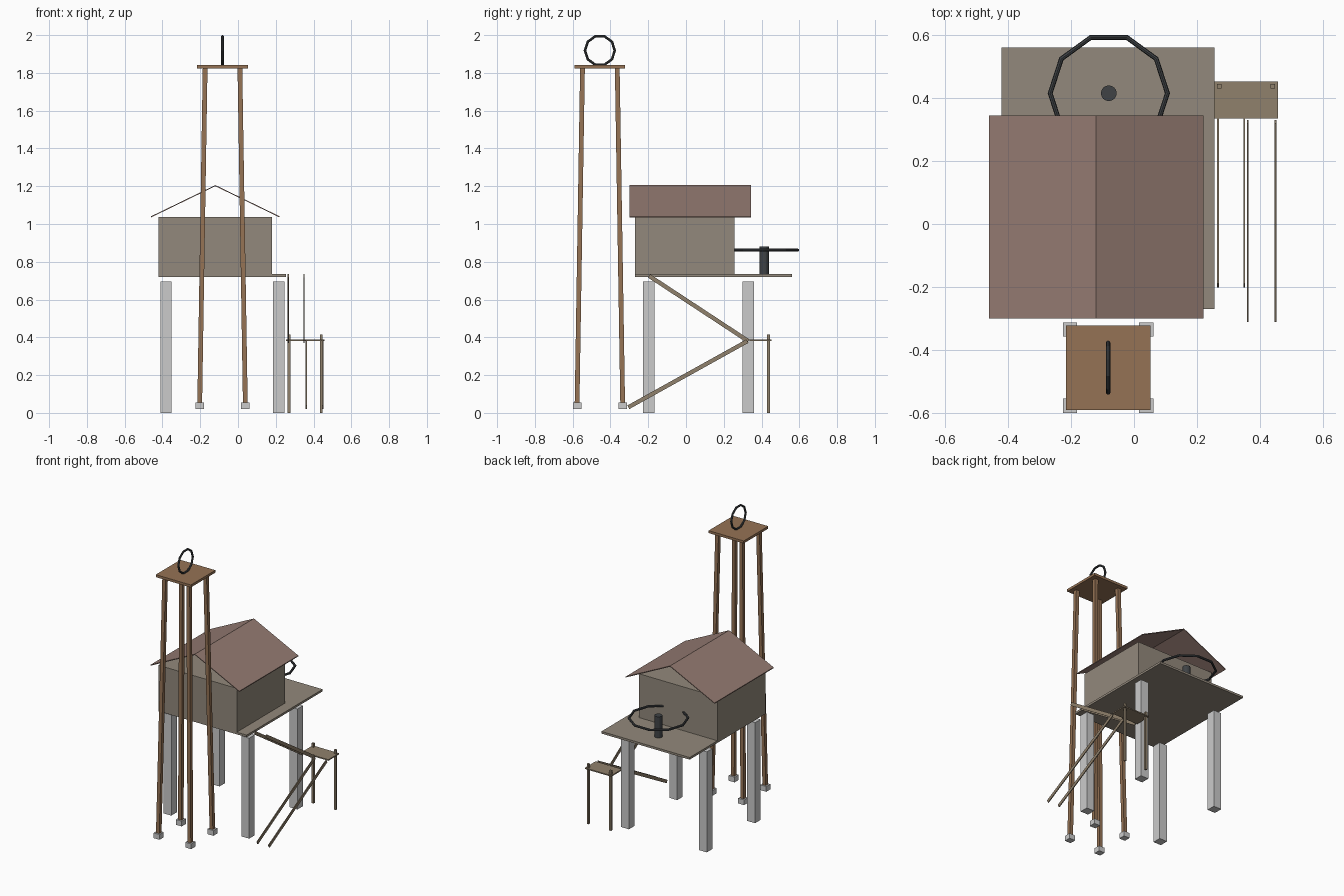
import bpy, bmesh, math
from mathutils import Vector

if "Cube" in bpy.data.objects:
    bpy.data.objects.remove(bpy.data.objects["Cube"])


def mat(name, c):
    m = bpy.data.materials.new(name)
    m.diffuse_color = (*c, 1)
    m.use_nodes = True
    m.node_tree.nodes["Principled BSDF"].inputs["Base Color"].default_value = m.diffuse_color
    return m


WALL = mat("weathered_wood", (0.29, 0.25, 0.20))
ROOF = mat("roof_red_brown", (0.30, 0.20, 0.17))
TOWER = mat("tower_wood", (0.30, 0.17, 0.09))
IRON = mat("dark_iron", (0.05, 0.055, 0.06))
STAIR = mat("stair_wood", (0.28, 0.22, 0.15))


def mesh_obj(name, verts, faces, m=None):
    me = bpy.data.meshes.new(name)
    bm = bmesh.new()
    vs = [bm.verts.new(v) for v in verts]
    for f in faces:
        bm.faces.new([vs[i] for i in f])
    bmesh.ops.recalc_face_normals(bm, faces=bm.faces)
    bm.to_mesh(me)
    bm.free()
    ob = bpy.data.objects.new(name, me)
    bpy.context.collection.objects.link(ob)
    if m:
        me.materials.append(m)
    return ob


def prism(name, bottom, top, m=None):
    """Closed solid between two matching outlines."""
    n = len(bottom)
    sides = [(i, (i + 1) % n, n + (i + 1) % n, n + i) for i in range(n)]
    return mesh_obj(name, bottom + top, sides + [tuple(range(n)), tuple(range(n, 2 * n))], m)


def box(name, x, y, z, m=None):
    ring = lambda h: [(x[0], y[0], h), (x[1], y[0], h), (x[1], y[1], h), (x[0], y[1], h)]
    return prism(name, ring(z[0]), ring(z[1]), m)


def post(name, x, y, z, w, m=None):
    return box(name, (x - w / 2, x + w / 2), (y - w / 2, y + w / 2), z, m)


def ring(name, loc, major, minor, rot=(0, 0, 0)):
    bpy.ops.mesh.primitive_torus_add(location=loc, rotation=rot, major_radius=major,
                                     minor_radius=minor, major_segments=10, minor_segments=8)
    ob = bpy.context.object
    ob.name = name
    ob.data.materials.append(IRON)


# House on its deck
box("deck", (-0.42, 0.255), (-0.27, 0.56), (0.72, 0.735), WALL)
box("house_walls", (-0.42, 0.18), (-0.27, 0.257), (0.725, 1.038), WALL)

# Thin folded gable roof, open at both ends
t = 0.006
profile = [(-0.46, 1.035), (-0.12, 1.2), (0.22, 1.035),
           (0.22, 1.035 + t), (-0.12, 1.2 + t), (-0.46, 1.035 + t)]
nv = len(profile)
verts = [(x, y, z) for y in (-0.30, 0.345) for x, z in profile]
faces = [(i, (i + 1) % nv, nv + (i + 1) % nv, nv + i) for i in range(nv)]
for o in (0, nv):
    faces += [(o, o + 1, o + 4, o + 5), (o + 1, o + 2, o + 3, o + 4)]
mesh_obj("roof", verts, faces, ROOF)

# Concrete stilts
for x in (-0.381, 0.215):
    for y in (-0.198, 0.33):
        post("house_stilt", x, y, (0, 0.695), 0.06)

# Horizontal wheel with hub on the deck
ring("deck_wheel", (-0.08, 0.415, 0.862), 0.186, 0.008)
bpy.ops.mesh.primitive_cylinder_add(vertices=16, radius=0.025, depth=0.147,
                                    location=(-0.08, 0.415, 0.8075))
hub = bpy.context.object
hub.name = "wheel_hub"
hub.data.materials.append(IRON)

# Tower: tapering legs, footings, platform and upright wheel
cx, cy = -0.082, -0.456
for sx in (-1, 1):
    for sy in (-1, 1):
        outline = lambda o, z: [(cx + sx * o + dx * 0.0125, cy + sy * o + dy * 0.0125, z)
                                for dx, dy in ((-1, -1), (1, -1), (1, 1), (-1, 1))]
        prism("tower_leg", outline(0.121, 0.03), outline(0.092, 1.827), TOWER)
        post("tower_footing", cx + sx * 0.121, cy + sy * 0.121, (0.02, 0.056), 0.045)
post("tower_platform", cx, cy, (1.824, 1.841), 0.268, TOWER)
ring("tower_wheel", (cx, cy, 1.9185), 0.079, 0.007, (0, math.pi / 2, math.pi))
# Turn the upright wheel so a flat side rests on the platform
bpy.context.object.rotation_euler = (math.pi / 2, 0, math.pi / 2)

# Stair landing and its posts
box("landing", (0.255, 0.457), (0.335, 0.452), (0.38, 0.388), STAIR)
for x in (0.27, 0.441):
    post("landing_post", x, 0.437, (0, 0.415), 0.014, STAIR)


# Stair stringers: thin sloping planks
def stringer(name, x, a, b, thick=0.006, depth=0.022):
    a, b = Vector((x, *a)), Vector((x, *b))
    d = (b - a).normalized()
    n = Vector((0, -d.z, d.y)) * depth / 2
    s = Vector((thick / 2, 0, 0))
    loop = lambda p: [tuple(p + s + n), tuple(p - s + n), tuple(p - s - n), tuple(p + s - n)]
    prism(name, loop(a), loop(b), STAIR)


for x in (0.266, 0.35):
    stringer("upper_stringer", x, (-0.195, 0.725), (0.33, 0.38))
for x in (0.361, 0.449):
    stringer("lower_stringer", x, (-0.305, 0.03), (0.325, 0.38))
